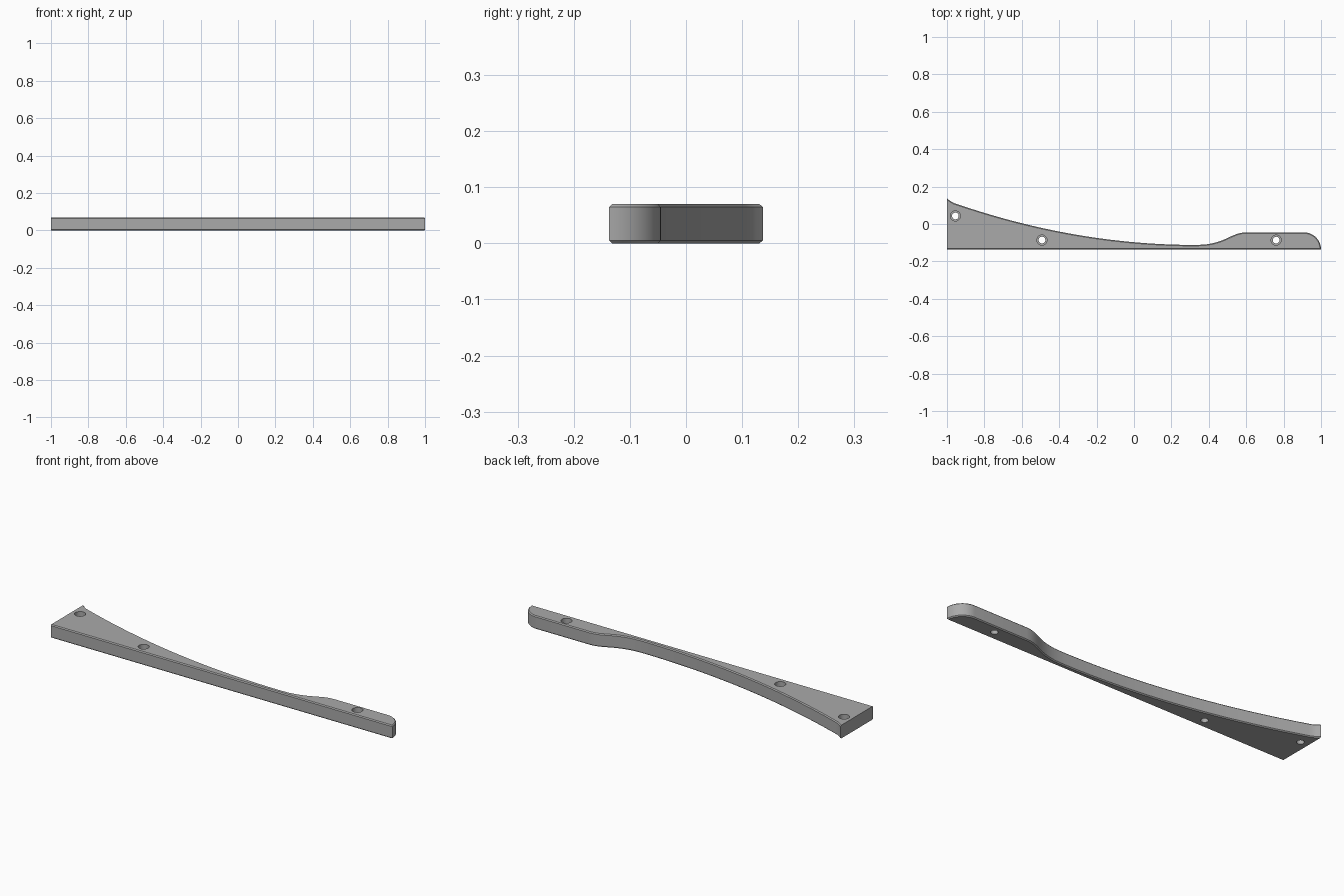
import bpy, bmesh, math

cube = bpy.data.objects.get("Cube")
if cube:
    bpy.data.objects.remove(cube, do_unlink=True)

HEIGHT, FRONT, CHAMFER = 0.07, -0.137, 0.005

grey = bpy.data.materials.new("plain grey")
grey.use_nodes = True
colour = (0.4, 0.4, 0.4, 1)
grey.diffuse_color = colour
grey.node_tree.nodes["Principled BSDF"].inputs["Base Color"].default_value = colour


def back_edge():
    """Back outline from the rounded right end to the pointed left tip."""
    pts = []
    # rounded right end
    for i in range(1, 17):
        a = math.pi / 2 * i / 16
        pts.append((0.91 + 0.09 * math.cos(a), FRONT + 0.092 * math.sin(a)))
    # eased step down into the thin neck
    pts += [(0.6, -0.045), (0.575, -0.047), (0.55, -0.053), (0.525, -0.063),
            (0.5, -0.075), (0.475, -0.086), (0.45, -0.095), (0.42, -0.103),
            (0.38, -0.11)]
    # long shallow sweep
    for i in range(41):
        t = i / 40
        pts.append((0.33 - 1.28 * t, -0.112 + 0.22 * t * t))
    # flick up to the tip
    pts += [(-0.965, 0.113), (-0.982, 0.123), (-1, 0.137)]
    return pts


def make_object(name, bm):
    bmesh.ops.recalc_face_normals(bm, faces=bm.faces)
    mesh = bpy.data.meshes.new(name)
    bm.to_mesh(mesh)
    bm.free()
    mesh.materials.append(grey)
    obj = bpy.data.objects.new(name, mesh)
    bpy.context.collection.objects.link(obj)
    return obj


# Curved bracket: extruded outline with chamfered long edges
bm = bmesh.new()
outline = [(-1, FRONT), (1, FRONT)] + back_edge()
base = bm.faces.new([bm.verts.new((x, y, 0)) for x, y in outline])
top = bmesh.ops.extrude_face_region(bm, geom=[base])["geom"]
bmesh.ops.translate(bm, vec=(0, 0, HEIGHT),
                    verts=[v for v in top if isinstance(v, bmesh.types.BMVert)])
bmesh.ops.recalc_face_normals(bm, faces=bm.faces)
rims = [e for e in bm.edges
        if abs(e.verts[0].co.z - e.verts[1].co.z) < 1e-5
        and not all(v.co.x < -0.999 for v in e.verts)]
bmesh.ops.bevel(bm, geom=rims, offset=CHAMFER, segments=1, affect='EDGES')
bracket = make_object("curved_bracket", bm)

# Counterbored screw holes: one stepped cutter, revolved from a profile
bore = [(0.018, -0.02), (0.018, 0.035), (0.027, 0.035), (0.027, HEIGHT + 0.02)]
for i, (x, y) in enumerate([(-0.955, 0.043), (-0.492, -0.086), (0.76, -0.086)]):
    bm = bmesh.new()
    rings = []
    for r, z in bore:
        rings.append([bm.verts.new((x + r * math.cos(k * math.tau / 32),
                                    y + r * math.sin(k * math.tau / 32), z))
                      for k in range(32)])
    for a, b in zip(rings, rings[1:]):
        for k in range(32):
            n = (k + 1) % 32
            bm.faces.new((a[k], a[n], b[n], b[k]))
    bm.faces.new(rings[0])
    bm.faces.new(rings[-1])
    cutter = make_object(f"screw_hole_cutter_{i + 1}", bm)
    cutter.hide_render = True
    cutter.hide_set(True)
    cutter.display_type = 'WIRE'
    cut = bracket.modifiers.new(f"screw_hole_{i + 1}", 'BOOLEAN')
    cut.object = cutter
    cut.operation = 'DIFFERENCE'
    cut.solver = 'EXACT'

# Bake the holes in, then shade smooth while keeping sharp edges
bpy.ops.object.select_all(action='DESELECT')
bracket.select_set(True)
bpy.context.view_layer.objects.active = bracket
for m in list(bracket.modifiers):
    cutter = m.object
    bpy.ops.object.modifier_apply(modifier=m.name)
    bpy.data.objects.remove(cutter, do_unlink=True)
bpy.ops.object.shade_smooth_by_angle(angle=math.radians(25))
